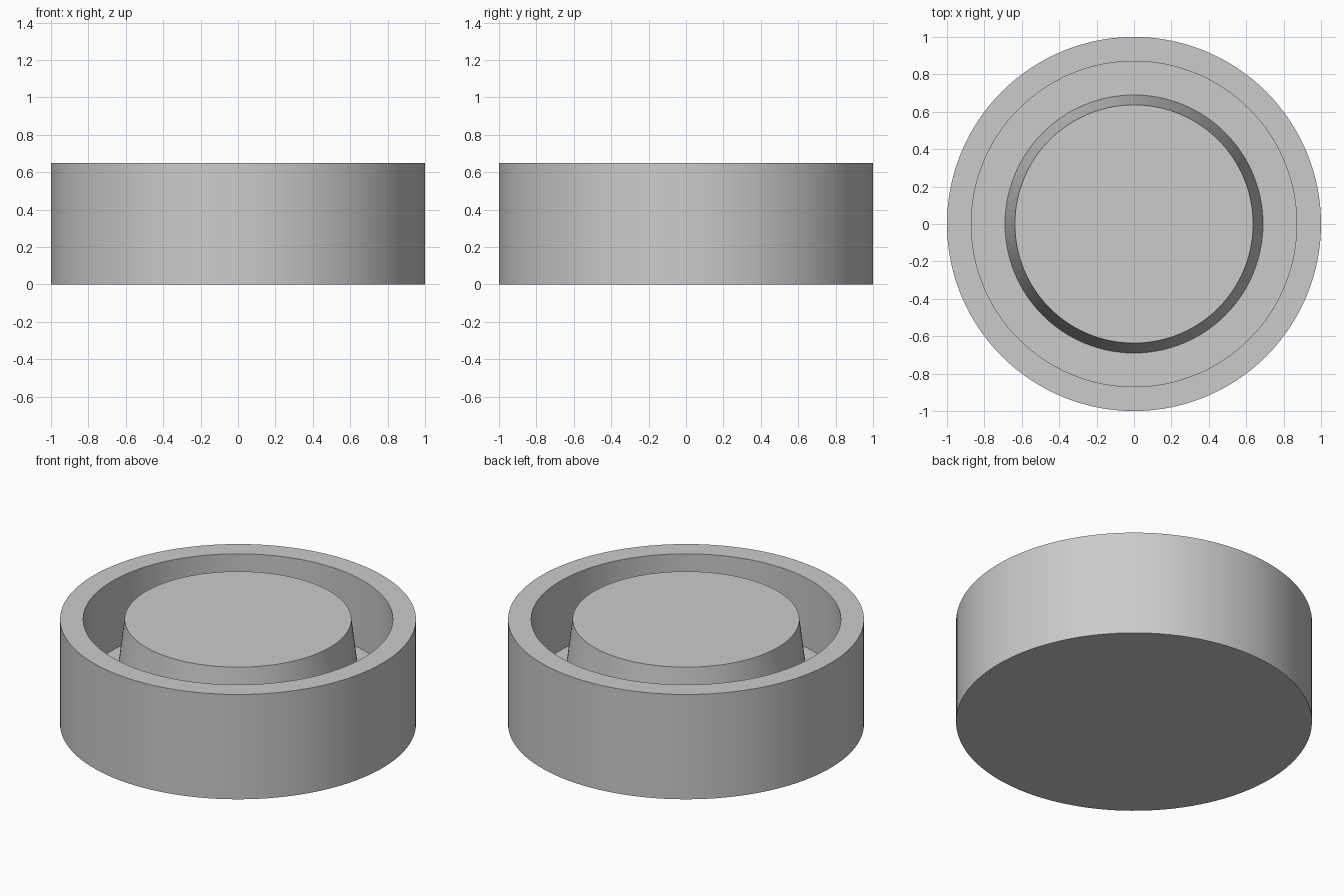
import bpy
import bmesh
import math

SEGMENTS = 128

default_cube = bpy.data.objects.get("Cube")
if default_cube:
    bpy.data.objects.remove(default_cube, do_unlink=True)

# Plain grey material
grey = bpy.data.materials.new("light_grey")
grey.use_nodes = True
colour = (0.6, 0.6, 0.6, 1.0)
grey.diffuse_color = colour
grey.node_tree.nodes["Principled BSDF"].inputs["Base Color"].default_value = colour


def turned_part(name, profile, material):
    """Revolve (radius, height) points about z and cap both ends flat."""
    bm = bmesh.new()
    rings = []
    for radius, height in profile:
        ring = []
        for i in range(SEGMENTS):
            a = math.tau * i / SEGMENTS
            ring.append(bm.verts.new((radius * math.cos(a), radius * math.sin(a), height)))
        rings.append(ring)
    for low, high in zip(rings, rings[1:]):
        for i in range(SEGMENTS):
            j = (i + 1) % SEGMENTS
            bm.faces.new((low[i], low[j], high[j], high[i]))
    bm.faces.new(rings[0][::-1])
    bm.faces.new(rings[-1])
    bmesh.ops.recalc_face_normals(bm, faces=bm.faces[:])
    mesh = bpy.data.meshes.new(name)
    bm.to_mesh(mesh)
    bm.free()
    mesh.materials.append(material)
    obj = bpy.data.objects.new(name, mesh)
    bpy.context.collection.objects.link(obj)
    return obj


# Round dish: outer wall, flat rim, ring-shaped channel and tapered centre boss
HEIGHT, FLOOR = 0.65, 0.22
dish = turned_part("round_dish_with_boss", [
    (1.0, 0.0), (1.0, HEIGHT),         # outer wall
    (0.87, HEIGHT), (0.87, FLOOR),     # rim and inner wall
    (0.69, FLOOR), (0.637, HEIGHT),    # channel floor and boss side
], grey)

bpy.ops.object.select_all(action="DESELECT")
dish.select_set(True)
bpy.context.view_layer.objects.active = dish
bpy.ops.object.shade_smooth_by_angle(angle=math.radians(30))
